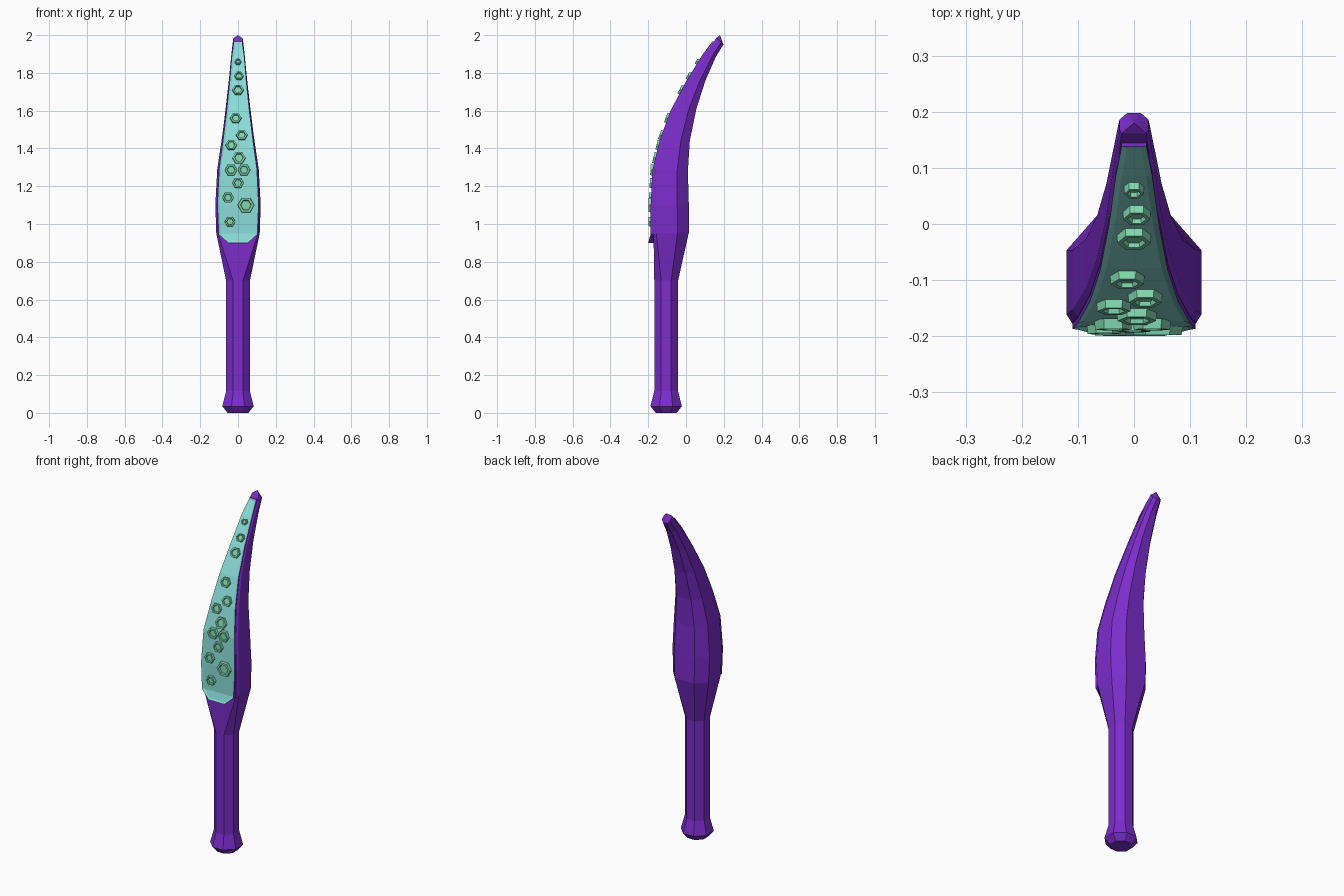
import bpy, bmesh, math
from mathutils import Vector, Matrix

if "Cube" in bpy.data.objects:
    bpy.data.objects.remove(bpy.data.objects["Cube"])


def material(name, rgb):
    m = bpy.data.materials.new(name)
    m.diffuse_color = (*rgb, 1)
    m.use_nodes = True
    m.node_tree.nodes["Principled BSDF"].inputs["Base Color"].default_value = m.diffuse_color
    return m


PURPLE = material("purple", (0.20, 0.026, 0.60))
AQUA = material("aqua", (0.26, 0.72, 0.69))
MINT = material("mint", (0.22, 0.68, 0.43))


def finish(bm, name, *mats):
    bmesh.ops.recalc_face_normals(bm, faces=bm.faces)
    me = bpy.data.meshes.new(name)
    bm.to_mesh(me)
    bm.free()
    for m in mats:
        me.materials.append(m)
    ob = bpy.data.objects.new(name, me)
    bpy.context.collection.objects.link(ob)
    return ob


# Blade stations: front (y, z), back (y, z), half width
BLADE = [((-.180, .95), (.015, .955), .115),
         ((-.185, 1.10), (.015, 1.10), .120),
         ((-.175, 1.29), (.010, 1.28), .110),
         ((-.135, 1.45), (.020, 1.44), .086),
         ((-.080, 1.60), (.055, 1.61), .066),
         ((0, 1.75), (.103, 1.76), .049),
         ((.085, 1.89), (.158, 1.885), .036),
         ((.153, 1.985), (.198, 1.95), .026)]
# Handle rings: z, radius
HANDLE = [(0, .055), (.035, .083), (.115, .063), (.70, .063)]
AXIS = -.105

# Right half of each eight-sided section: (x / half width, front-to-back fraction)
ROUND = [(.41, 0), (1, .29), (1, .71), (.41, 1)]
BROAD = [(.92, 0), (1, .08), (1, .68), (.55, 1)]
SLIM = [(.85, 0), (1, .2), (1, .68), (.45, 1)]


def ring(bm, front, back, w, shape):
    f, b = Vector((0, *front)), Vector((0, *back))
    half = [(x * w, t) for x, t in shape]
    full = half + [(-x, t) for x, t in reversed(half)]
    return [bm.verts.new(f.lerp(b, t) + Vector((x, 0, 0))) for x, t in full]


# Handle and blade body as one eight-sided loft
bm = bmesh.new()
rings = [ring(bm, (AXIS - r, z), (AXIS + r, z), r, ROUND) for z, r in HANDLE]
for i, (f, b, w) in enumerate(BLADE):
    rings.append(ring(bm, (f[0] + .008, f[1]), b, w, SLIM if i > 5 else BROAD))
for a, b in zip(rings, rings[1:]):
    for i in range(8):
        j = (i + 1) % 8
        bm.faces.new((a[i], a[j], b[j], b[i]))
bm.faces.new(rings[0])
peak = bm.verts.new((0, .18, 2.0))
for i in range(8):
    bm.faces.new((rings[-1][i], rings[-1][(i + 1) % 8], peak))
finish(bm, "handle_and_blade", PURPLE)

# Front panel: rows of (y, z, half width), with a chamfered lower lip
rows = [(-.200, .90, .052), (-.188, .945, .102)]
rows += [(f[0] - .002, f[1], w * .91) for f, b, w in BLADE[1:-1]]
rows.append((.138, 1.965, .022))
bm = bmesh.new()
front = [[bm.verts.new((s * w, y, z)) for s in (-1, 1)] for y, z, w in rows]
back = [[bm.verts.new((s * w, y + min(.035, .3 * w + .018 * (z < 1)), z)) for s in (-1, 1)]
        for y, z, w in rows]
panel = []
for i in range(len(rows) - 1):
    a, b, c, d = front[i], front[i + 1], back[i], back[i + 1]
    panel.append(bm.faces.new((a[0], a[1], b[1], b[0])))
    bm.faces.new((a[0], b[0], d[0], c[0]))
    bm.faces.new((a[1], c[1], d[1], b[1]))
    bm.faces.new((c[0], d[0], d[1], c[1]))
for k in (0, -1):
    bm.faces.new((front[k][0], front[k][1], back[k][1], back[k][0]))
bmesh.ops.recalc_face_normals(bm, faces=bm.faces)
for f in panel:
    f.material_index = 1
rim = bmesh.ops.inset_region(bm, faces=panel, thickness=.011, depth=-.004,
                             use_even_offset=True, use_boundary=True)
for f in rim["faces"]:
    f.material_index = 1
finish(bm, "front_panel", PURPLE, AQUA)


def panel_frame(z):
    """Point and upward tangent on the panel at a given height."""
    for (y0, z0, _), (y1, z1, _) in zip(rows, rows[1:]):
        if z <= z1:
            break
    t = (z - z0) / (z1 - z0)
    return y0 + (y1 - y0) * t, Vector((0, y1 - y0, z1 - z0)).normalized()


# Hexagonal studs with hollow centres: x, z, radius
STUDS = [(0, 1.857, .018), (.005, 1.783, .025), (0, 1.709, .031),
         (-.012, 1.56, .031), (.02, 1.47, .031), (-.036, 1.418, .031),
         (.005, 1.35, .036), (-.037, 1.286, .034), (.032, 1.286, .034),
         (0, 1.217, .031), (-.053, 1.14, .031), (.042, 1.10, .045),
         (-.042, 1.012, .029)]
bm = bmesh.new()
for x, z, r in STUDS:
    y, up = panel_frame(z)
    right = Vector((1, 0, 0))
    out = right.cross(up)
    out = -out if out.y > 0 else out
    centre = Vector((x, y, z))

    def hexagon(radius, height):
        return [bm.verts.new(centre + out * height + radius *
                (right * math.cos(k * math.pi / 3) + up * math.sin(k * math.pi / 3)))
                for k in range(6)]
    loops = [hexagon(r, -.007), hexagon(r * .95, .011),
             hexagon(r * .66, .011), hexagon(r * .58, .003)]
    for a, b in zip(loops, loops[1:]):
        for i in range(6):
            j = (i + 1) % 6
            bm.faces.new((a[i], a[j], b[j], b[i]))
    bm.faces.new(loops[-1])
    bm.faces.new(loops[0])
finish(bm, "hex_studs", MINT)
